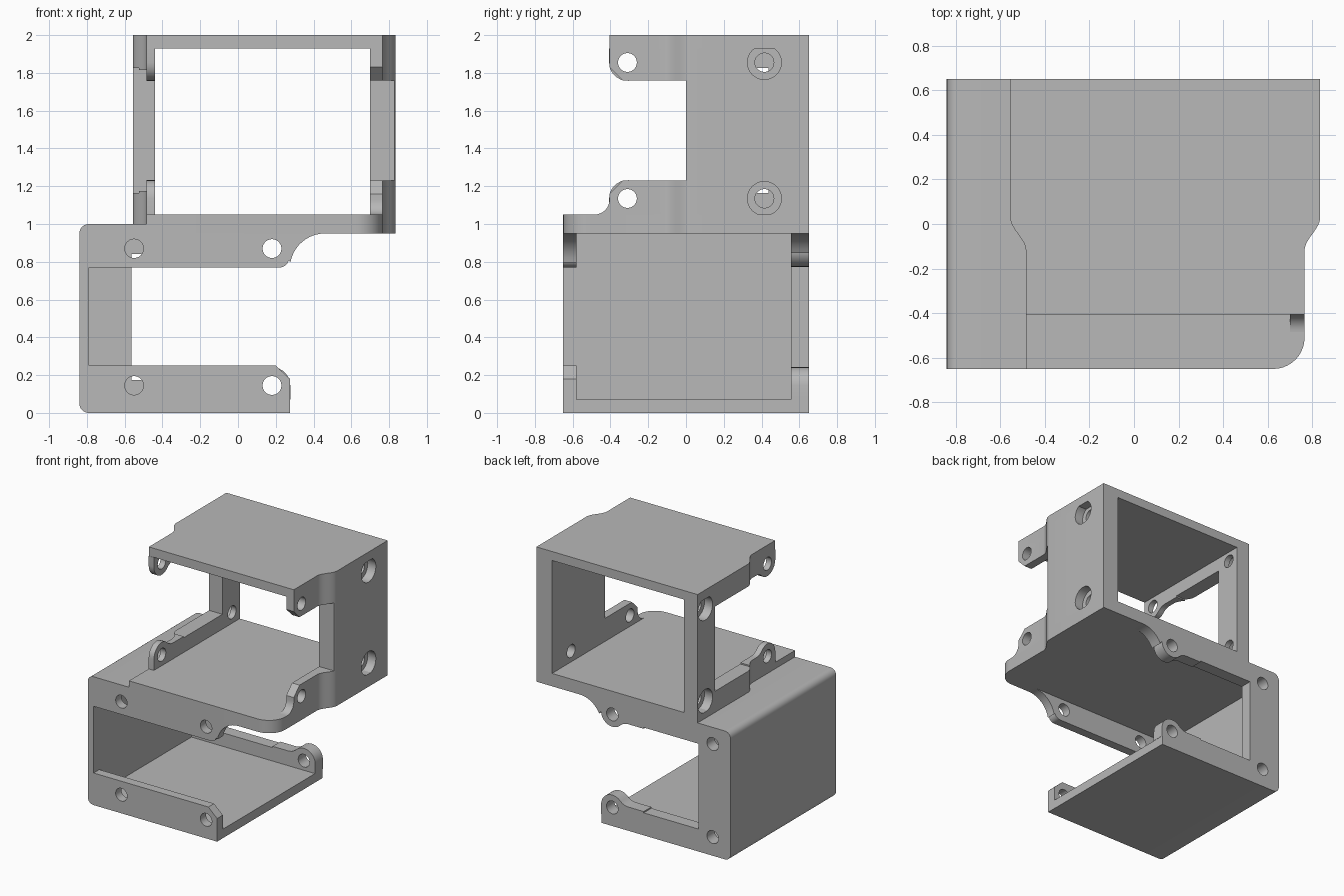
import bpy, bmesh, math

cube = bpy.data.objects.get("Cube")
if cube:
    bpy.data.objects.remove(cube, do_unlink=True)

grey = bpy.data.materials.new("plain grey")
grey.use_nodes = True
COLOUR = (0.48, 0.48, 0.48, 1)
grey.diffuse_color = COLOUR
grey.node_tree.nodes["Principled BSDF"].inputs["Base Color"].default_value = COLOUR

# How a profile point (u, v) at depth t sits in space
MAPS = {
    "x": lambda u, v, t: (t, u, v),
    "y": lambda u, v, t: (u, t, v),
    "z": lambda u, v, t: (u, v, t),
}


def arc(cu, cv, r, a0, a1, n=10):
    angles = [math.radians(a0 + (a1 - a0) * i / n) for i in range(n + 1)]
    return [(cu + r * math.cos(a), cv + r * math.sin(a)) for a in angles]


def prism(name, profile, axis, t0, t1):
    bm = bmesh.new()
    place = MAPS[axis]
    low = [bm.verts.new(place(u, v, t0)) for u, v in profile]
    high = [bm.verts.new(place(u, v, t1)) for u, v in profile]
    bm.faces.new(low)
    bm.faces.new(high)
    n = len(profile)
    for i in range(n):
        j = (i + 1) % n
        bm.faces.new((low[i], low[j], high[j], high[i]))
    bmesh.ops.recalc_face_normals(bm, faces=bm.faces)
    mesh = bpy.data.meshes.new(name)
    bm.to_mesh(mesh)
    bm.free()
    mesh.materials.append(grey)
    obj = bpy.data.objects.new(name, mesh)
    bpy.context.collection.objects.link(obj)
    return obj


def combine(obj, cutter, operation="DIFFERENCE"):
    mod = obj.modifiers.new("cut", "BOOLEAN")
    mod.operation = operation
    mod.solver = "EXACT"
    mod.object = cutter
    graph = bpy.context.evaluated_depsgraph_get()
    mesh = bpy.data.meshes.new_from_object(obj.evaluated_get(graph))
    obj.modifiers.clear()
    obj.data = mesh
    bpy.data.objects.remove(cutter, do_unlink=True)


def drill(obj, axis, u, heights, t0, t1, r=0.05):
    for v in heights:
        hole = prism("hole_cutter", arc(u, v, r, 0, 345, 23), axis, t0, t1)
        hole.hide_render = True
        combine(obj, hole)


def boss_edge(u, v, s):
    """Arm edge from the rounded screw boss back to the stepped rail."""
    pts = arc(u, v, 0.097, 0, 135)
    pts += arc(u - 0.137, v + 0.137, 0.097, -45, -90, 5)
    pts += [(u - 0.27, v + 0.04), (u - 0.27, v + 0.03)]
    return [(a, v + s * (b - v)) for a, b in pts]


LOW = (0.145, 0.87)     # screw heights, lower cradle
HIGH = (1.135, 1.855)   # screw heights, upper cradle

# Lower cradle: floor, end wall and roof in one bent sheet
shell = prism("lower_shell",
              [(0.275, 0), (0.275, 0.07), (-0.79, 0.07), (-0.79, 0.95),
               (-0.485, 0.95), (-0.485, 1.0)]
              + arc(-0.79, 0.95, 0.05, 90, 180, 6)
              + arc(-0.79, 0.05, 0.05, 180, 270, 6), "y", -0.65, 0.65)

# Front rails with chamfered and swept ends
front_low = prism("front_lower_rail",
                  [(-0.79, 0.07), (0.275, 0.07), (0.275, 0.18),
                   (0.2, 0.25), (-0.79, 0.25)], "y", -0.65, -0.58)
sweep = arc(0.46, 0.765, 0.185, 170, 90)
front_high = prism("front_upper_rail",
                   [(-0.79, 0.95), (-0.79, 0.77)]
                   + arc(0.22, 0.82, 0.05, -90, -15, 6) + sweep,
                   "y", -0.65, -0.58)
for rail, z in ((front_low, LOW[0]), (front_high, LOW[1])):
    for x in (-0.55, 0.18):
        drill(rail, "y", x, [z], -0.7, -0.5)

# Back frame of the lower cradle
back = prism("back_frame",
             [(-0.79, 0.07), (0.277, 0.07)] + boss_edge(0.18, LOW[0], 1)
             + [(-0.565, 0.175), (-0.565, 0.84)]
             + boss_edge(0.18, LOW[1], -1)[::-1] + sweep[2:]
             + [(-0.79, 0.95)], "y", 0.555, 0.65)
for x in (-0.685, 0.18):
    drill(back, "y", x, LOW, 0.5, 0.7)


# Plan outline of the upper cradle, stepping in towards the front
def jog(x_back, x_front):
    pts = [(x_back, 0.65)]
    for i in range(13):
        t = i / 12
        k = (1 - math.cos(math.pi * t)) / 2
        pts.append((x_back + (x_front - x_back) * k, 0.03 - 0.15 * t))
    return pts


left_edge = jog(-0.555, -0.485)
right_edge = jog(0.835, 0.765)[::-1]
long_plan = (left_edge + [(-0.485, -0.65)]
             + arc(0.625, -0.51, 0.14, -90, 0) + right_edge)
short_plan = left_edge + [(-0.485, -0.405), (0.765, -0.405)] + right_edge

prism("middle_plate", long_plan, "z", 0.95, 1.05)
prism("top_plate", short_plan, "z", 1.93, 2.0)


def trim(obj):
    cutter = prism("plan_cutter", long_plan, "z", 0.9, 2.1)
    cutter.hide_render = True
    combine(obj, cutter, "INTERSECT")


# Wall with chamfered arms and counterbored screws
right = prism("right_wall",
              [(0.65, 1.05), (0.65, 1.93), (-0.405, 1.93), (-0.405, 1.83),
               (-0.335, 1.76), (0, 1.76), (0, 1.23), (-0.335, 1.23),
               (-0.405, 1.16)]
              + arc(-0.485, 1.13, 0.08, 0, -90), "x", 0.70, 0.9)
trim(right)
drill(right, "x", -0.31, HIGH, 0.6, 1.0)
drill(right, "x", 0.415, HIGH, 0.6, 1.0)
drill(right, "x", 0.415, HIGH, 0.765, 1.0, 0.09)

# Opposite wall: narrow pillar with round-ended arms
outline = ([(-0.65, 1.05), (0.407, 1.05)] + boss_edge(0.31, HIGH[0], 1)
           + [(-0.437, 1.165), (-0.437, 1.825)]
           + boss_edge(0.31, HIGH[1], -1)[::-1]
           + [(0.407, 1.93), (-0.65, 1.93)])
left = prism("left_wall", [(-u, v) for u, v in outline], "x", -0.6, -0.44)
trim(left)
drill(left, "x", -0.31, HIGH, -0.7, -0.3)
drill(left, "x", 0.555, HIGH, -0.7, -0.3)
drill(left, "x", 0.555, HIGH, -0.7, -0.485, 0.09)

# Smooth the curved edges, keep the rest crisp
bpy.ops.object.select_all(action="DESELECT")
for obj in bpy.context.collection.objects:
    if obj.type == "MESH":
        obj.select_set(True)
        bpy.context.view_layer.objects.active = obj
bpy.ops.object.shade_smooth_by_angle(angle=math.radians(30))
